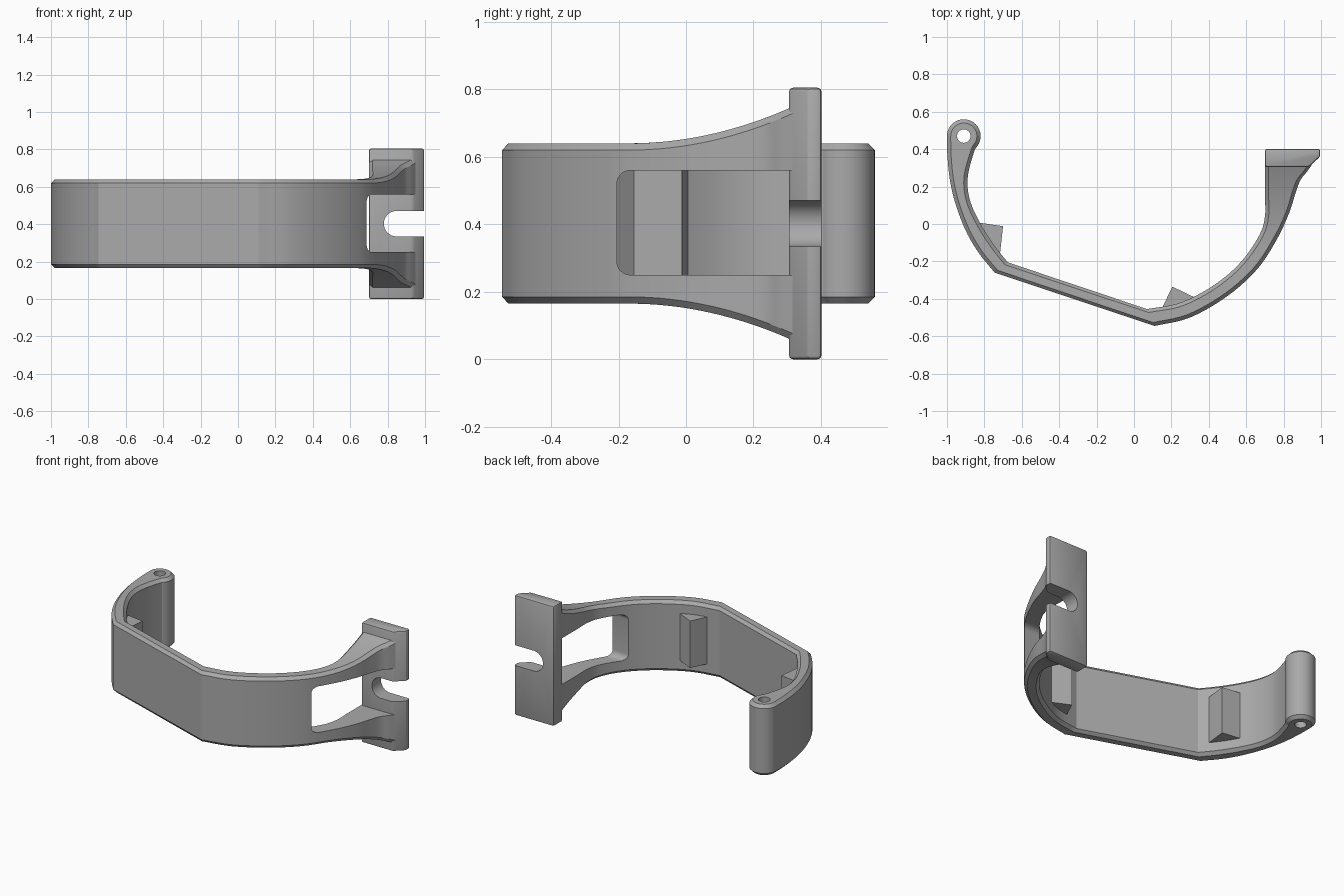
import bpy, bmesh, math
from mathutils import Vector

if "Cube" in bpy.data.objects:
    bpy.data.objects.remove(bpy.data.objects["Cube"], do_unlink=True)

MID, HALF, CH = 0.4025, 0.2375, 0.02

grey = bpy.data.materials.new("plain grey")
grey.use_nodes = True
grey.diffuse_color = (0.4, 0.4, 0.4, 1)
grey.node_tree.nodes["Principled BSDF"].inputs["Base Color"].default_value = (0.4, 0.4, 0.4, 1)


def make(name, bm):
    bmesh.ops.recalc_face_normals(bm, faces=bm.faces)
    me = bpy.data.meshes.new(name)
    bm.to_mesh(me)
    bm.free()
    me.materials.append(grey)
    ob = bpy.data.objects.new(name, me)
    bpy.context.collection.objects.link(ob)
    return ob


def prism(name, pts, lo, hi, axis="z", bevel=0.0, segments=1, pick=None):
    """Extrude an outline along z, or an outline in (y, z) along x, or in (x, z) along y."""
    place = {"z": lambda a, b, c: (a, b, c), "x": lambda a, b, c: (c, a, b),
             "y": lambda a, b, c: (a, c, b)}[axis]
    bm = bmesh.new()
    face = bm.faces.new([bm.verts.new(place(a, b, lo)) for a, b in pts])
    out = bmesh.ops.extrude_face_region(bm, geom=[face])
    move = Vector(place(0, 0, hi - lo))
    bmesh.ops.translate(bm, vec=move, verts=[v for v in out["geom"] if isinstance(v, bmesh.types.BMVert)])
    bmesh.ops.recalc_face_normals(bm, faces=bm.faces)
    if bevel:
        edges = [e for e in bm.edges if pick is None or pick(e)]
        bmesh.ops.bevel(bm, geom=edges, offset=bevel, segments=segments, profile=0.5, affect="EDGES")
    return make(name, bm)


def circle(cx, cy, r, n=40):
    return [(cx + r * math.cos(2 * math.pi * i / n), cy + r * math.sin(2 * math.pi * i / n)) for i in range(n)]


def rounded(x0, y0, x1, y1, r, n=6):
    pts = []
    for k, (cx, cy) in enumerate([(x1 - r, y1 - r), (x0 + r, y1 - r), (x0 + r, y0 + r), (x1 - r, y0 + r)]):
        for i in range(n + 1):
            a = math.pi / 2 * (k + i / n)
            pts.append((cx + r * math.cos(a), cy + r * math.sin(a)))
    return pts


def boolean(ob, other, op):
    mod = ob.modifiers.new(op.lower(), "BOOLEAN")
    mod.object, mod.operation, mod.solver = other, op, "EXACT"
    bpy.context.view_layer.objects.active = ob
    bpy.ops.object.modifier_apply(modifier=mod.name)
    bpy.data.objects.remove(other, do_unlink=True)


def smooth_path(keys, steps=5):
    """Catmull-Rom through stations of outer x, y and inner x, y."""
    k = [Vector(p) for p in keys]
    k = [2 * k[0] - k[1]] + k + [2 * k[-1] - k[-2]]
    out = []
    for a, b, c, d in zip(k, k[1:], k[2:], k[3:]):
        for i in range(steps):
            t = i / steps
            out.append(0.5 * (2 * b + (c - a) * t + (2 * a - 5 * b + 4 * c - d) * t ** 2
                              + (3 * b - a - 3 * c + d) * t ** 3))
    return out + [k[-2]]


# Band: outer and inner wall stations from the hinge round to the plate
left_arc = [(-1, 0.47, -0.82, 0.47), (-0.998, 0.37, -0.86, 0.37), (-0.985, 0.24, -0.89, 0.24),
            (-0.955, 0.11, -0.875, 0.12), (-0.9, -0.035, -0.82, 0), (-0.83, -0.155, -0.75, -0.11),
            (-0.745, -0.26, -0.675, -0.205)]
right_arc = [(0.11, -0.545, 0.07, -0.455), (0.3, -0.5, 0.25, -0.42), (0.5, -0.385, 0.43, -0.325),
             (0.66, -0.24, 0.57, -0.205), (0.765, -0.08, 0.67, -0.06), (0.83, 0.06, 0.7, 0.04),
             (0.865, 0.17, 0.7, 0.15), (0.89, 0.235, 0.7, 0.23), (0.925, 0.28, 0.7, 0.28),
             (0.95, 0.315, 0.7, 0.315)]


def half_height(p):
    # The right arm flares towards the plate
    return HALF + (0.46 * max(0, p.y + 0.17) ** 2 if p.x > 0.3 else 0)


bm = bmesh.new()
rings = []
for s in smooth_path(left_arc) + smooth_path(right_arc):
    outer, inner = Vector(s[:2]), Vector(s[2:])
    step = (inner - outer).normalized() * CH
    corners = [(outer, CH), (outer + step, 0), (inner - step, 0), (inner, CH)]
    section = [(p, MID + half_height(p) - drop) for p, drop in corners]
    section += [(p, MID - half_height(p) + drop) for p, drop in reversed(corners)]
    rings.append([bm.verts.new((p.x, p.y, z)) for p, z in section])
for a, b in zip(rings, rings[1:]):
    for i in range(8):
        j = (i + 1) % 8
        bm.faces.new((a[i], a[j], b[j], b[i]))
bm.faces.new(rings[0])
bm.faces.new(rings[-1])
band = make("curved_band", bm)

# Hinge knuckle with its pin hole
knuckle = prism("hinge_knuckle", circle(-0.91, 0.47, 0.09), MID - HALF, MID + HALF, bevel=CH,
                pick=lambda e: abs(e.verts[0].co.z - e.verts[1].co.z) < 0.001)
boolean(band, knuckle, "UNION")
boolean(band, prism("pin_hole", circle(-0.91, 0.47, 0.036, 28), 0, 1), "DIFFERENCE")

# Window through the right arm
boolean(band, prism("window_cutter", rounded(-0.205, 0.25, 0.45, 0.56, 0.04), 0.45, 1.2, "x"), "DIFFERENCE")

# End plate with an open slot
plate = prism("end_plate", [(0.7, 0.305), (0.935, 0.305), (0.995, 0.36), (0.995, 0.402), (0.7, 0.402)],
              0, 0.805, bevel=0.012, segments=2)
boolean(plate, prism("slot_cutter", rounded(0.78, MID - 0.068, 1.3, MID + 0.068, 0.067, 8), 0.2, 0.5, "y"),
        "DIFFERENCE")

# Wedge stops on the inner wall
left_stop = prism("left_stop", [(-0.86, 0.012), (-0.7, -0.012), (-0.72, -0.19), (-0.78, -0.13)], 0.245, 0.56)
right_stop = prism("right_stop", [(0.14, -0.47), (0.205, -0.335), (0.34, -0.4), (0.28, -0.45)], 0.245, 0.56)

# Smooth curves, crisp edges
for ob in (band, plate):
    bpy.ops.object.select_all(action="DESELECT")
    ob.select_set(True)
    bpy.context.view_layer.objects.active = ob
    bpy.ops.object.shade_smooth_by_angle(angle=math.radians(25))
